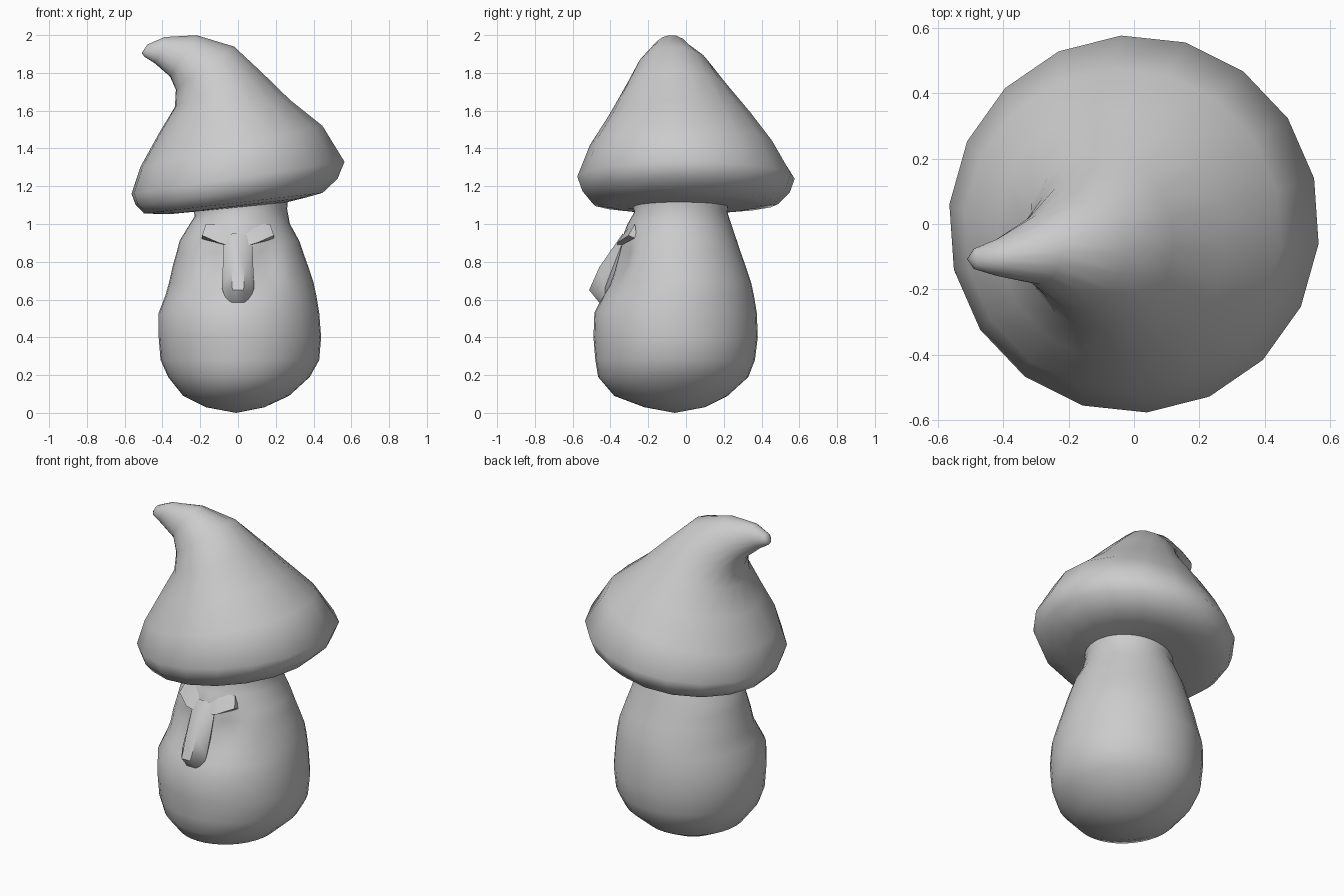
import bpy, bmesh
from math import sin, cos, pi, exp, radians


def finish(bm, name, angle=180):
    bmesh.ops.recalc_face_normals(bm, faces=bm.faces)
    me = bpy.data.meshes.new(name)
    bm.to_mesh(me)
    bm.free()
    ob = bpy.data.objects.new(name, me)
    bpy.context.collection.objects.link(ob)
    bpy.ops.object.select_all(action='DESELECT')
    ob.select_set(True)
    bpy.context.view_layer.objects.active = ob
    bpy.ops.object.shade_smooth_by_angle(angle=radians(angle))
    return ob


def loft(name, rings, n, phase=0.0, pole_start=None, pole_end=None, deform=None):
    """Each ring: left x, left z, right x, right z, front y, back y."""
    bm = bmesh.new()
    loops = []
    for xl, zl, xr, zr, yf, yb in rings:
        loop = []
        for i in range(n):
            a = phase + 2 * pi * i / n
            t = (1 + cos(a)) / 2
            p = [xl + (xr - xl) * t,
                 (yf + yb) / 2 + (yb - yf) / 2 * sin(a),
                 zl + (zr - zl) * t]
            loop.append(bm.verts.new(deform(p) if deform else p))
        loops.append(loop)
    for lo, hi in zip(loops, loops[1:]):
        for i in range(n):
            j = (i + 1) % n
            bm.faces.new((lo[i], lo[j], hi[j], hi[i]))
    for pole, loop in ((pole_start, loops[0]), (pole_end, loops[-1])):
        if pole:
            v = bm.verts.new(pole)
            for i in range(n):
                bm.faces.new((loop[i], loop[(i + 1) % n], v))
    return finish(bm, name)


# Sunken eye sockets on the front of the stem
def eye_sockets(p):
    x, y, z = p
    if y < -0.1:
        d = exp(-((abs(x) - 0.14) / 0.08) ** 2 - ((z - 0.80) / 0.10) ** 2)
        y += 0.045 * d
    return (x, y, z)


# Stem: left x, right x, z, front y, back y
stem = [(-0.17, 0.14, 0.03, -0.22, 0.10), (-0.29, 0.27, 0.09, -0.38, 0.22),
        (-0.37, 0.38, 0.19, -0.465, 0.33), (-0.41, 0.43, 0.28, -0.48, 0.365),
        (-0.42, 0.44, 0.40, -0.49, 0.38), (-0.42, 0.43, 0.53, -0.485, 0.375),
        (-0.385, 0.415, 0.62, -0.44, 0.36), (-0.365, 0.40, 0.69, -0.405, 0.345),
        (-0.345, 0.37, 0.78, -0.385, 0.315), (-0.325, 0.345, 0.85, -0.365, 0.29),
        (-0.31, 0.325, 0.91, -0.345, 0.27), (-0.255, 0.275, 1.0, -0.31, 0.24)]
rings = [(xl, z, xr, z, yf, yb) for xl, xr, z, yf, yb in stem]
rings += [(-0.23, 1.04, 0.26, 1.08, -0.275, 0.22),
          (-0.235, 1.08, 0.265, 1.13, -0.28, 0.225)]
loft("stem", rings, 36, pole_start=(-0.01, -0.06, 0), deform=eye_sockets)

# Cap: tilted rings from the underside, over the rim, into the bent tip
cap = [(-0.23, 1.065, 0.26, 1.115, -0.275, 0.22),
       (-0.36, 1.052, 0.36, 1.14, -0.40, 0.37),
       (-0.50, 1.055, 0.45, 1.165, -0.50, 0.49),
       (-0.545, 1.10, 0.53, 1.24, -0.55, 0.55),
       (-0.567, 1.16, 0.567, 1.33, -0.577, 0.577),
       (-0.52, 1.30, 0.45, 1.52, -0.51, 0.475),
       (-0.42, 1.48, 0.28, 1.655, -0.41, 0.355),
       (-0.335, 1.62, 0.12, 1.81, -0.325, 0.225),
       (-0.33, 1.71, -0.02, 1.94, -0.26, 0.13),
       (-0.36, 1.78, -0.22, 2.0, -0.185, 0.03),
       (-0.44, 1.85, -0.39, 1.99, -0.16, -0.045),
       (-0.495, 1.885, -0.48, 1.95, -0.138, -0.075)]
loft("cap", cap, 18, phase=radians(-6), pole_end=(-0.51, -0.107, 1.905))

# Nose: mirrored wedge, half profile of x, y, z
half = [(0.03, -0.335, 0.95), (0.035, -0.46, 0.77), (0.03, -0.513, 0.65),
        (0.03, -0.46, 0.585), (0.075, -0.33, 0.92), (0.075, -0.375, 0.75),
        (0.085, -0.43, 0.66), (0.06, -0.43, 0.59)]
bm = bmesh.new()
for x, y, z in half:
    for s in (-1, 1):
        bm.verts.new((s * x, y, z))
bmesh.ops.convex_hull(bm, input=bm.verts)
finish(bm, "nose", 50)

# Brows: slanted ridges above the sockets
bm = bmesh.new()
for s in (-1, 1):
    vs = [bm.verts.new((s * x, y, z)) for x, y, z in
          [(0.03, -0.36, 0.88), (0.03, -0.33, 0.94), (0.10, -0.365, 0.90),
           (0.19, -0.305, 0.94), (0.17, -0.27, 1.0), (0.08, -0.29, 1.0),
           (0.03, -0.30, 0.88), (0.19, -0.26, 0.92)]]
    bmesh.ops.convex_hull(bm, input=vs)
finish(bm, "brows", 60)
